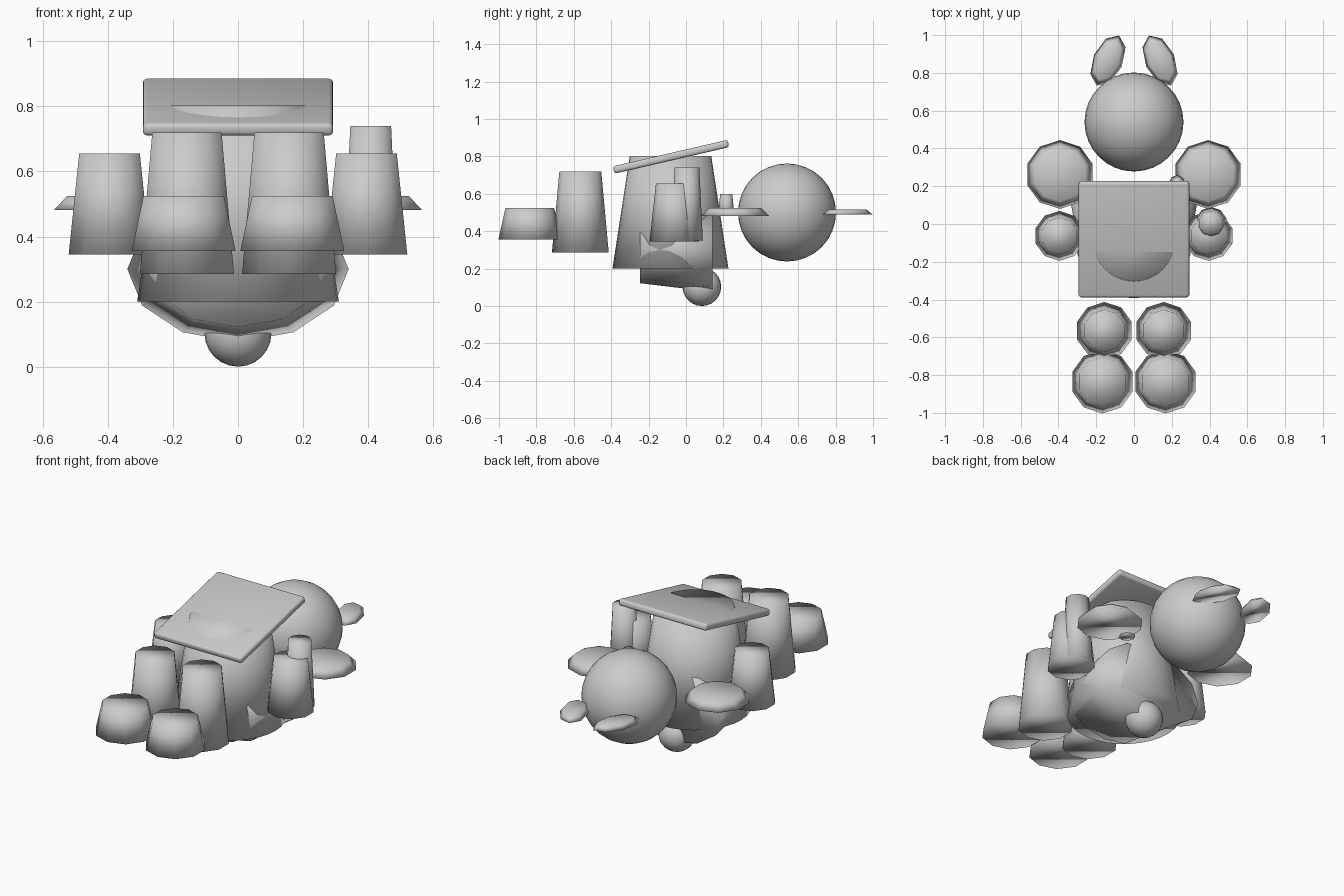
import bpy, bmesh, math
from mathutils import Matrix, Vector

if "Cube" in bpy.data.objects:
    bpy.data.objects.remove(bpy.data.objects["Cube"])

grey = bpy.data.materials.new("plain grey")
grey.diffuse_color = (0.6, 0.6, 0.6, 1)
grey.use_nodes = True
grey.node_tree.nodes["Principled BSDF"].inputs["Base Color"].default_value = grey.diffuse_color


def finish(name, bm, loc, rot):
    """Turn a bmesh into a smooth-shaded, placed object."""
    for f in bm.faces:
        f.smooth = True
    mesh = bpy.data.meshes.new(name)
    bm.to_mesh(mesh)
    bm.free()
    mesh.materials.append(grey)
    ob = bpy.data.objects.new(name, mesh)
    ob.location, ob.rotation_euler = loc, rot
    bpy.context.collection.objects.link(ob)
    return ob


def frustum(name, x, y, z0, z1, r0, r1, sides=10, scale=(1, 1, 1), rot=(0, 0, 0)):
    """Tapered cylinder standing between z0 and z1."""
    bm = bmesh.new()
    bmesh.ops.create_cone(bm, cap_ends=True, segments=sides, radius1=r0,
                          radius2=r1, depth=z1 - z0)
    bmesh.ops.scale(bm, vec=Vector(scale), verts=bm.verts)
    return finish(name, bm, (x, y, (z0 + z1) / 2), rot)


def ball(name, loc, r, u=32, v=16):
    bm = bmesh.new()
    bmesh.ops.create_uvsphere(bm, u_segments=u, v_segments=v, radius=r)
    return finish(name, bm, loc, (0, 0, 0))


# Body, head and nose
frustum("body", 0, -0.083, 0.2, 0.803, 0.31, 0.218, 32)
ball("head", (0, 0.54, 0.5), 0.262)
ball("nose", (0, 0.085, 0.103), 0.103, 24, 12)

# Oval belly, lying along y and widening to the back
frustum("belly", 0, -0.052, 0.107, 0.493, 0.27, 0.34, 12,
        scale=(1, 0.66, 1), rot=(-math.pi / 2, 0, 0))

# Tilted slab across the top
bm = bmesh.new()
bmesh.ops.create_cube(bm, size=1, matrix=Matrix.Diagonal((0.585, 0.63, 0.04, 1)))
bmesh.ops.bevel(bm, geom=bm.edges[:], offset=0.014, segments=3, profile=0.5,
                affect='EDGES')
slab = finish("slab", bm, (0, -0.08, 0.798), (math.radians(13), 0, 0))

# Paired limbs, shoulder discs and ears
for side, s in (("left", -1), ("right", 1)):
    frustum(side + "_foot", s * 0.167, -0.835, 0.355, 0.525, 0.168, 0.13)
    frustum(side + "_thigh", s * 0.157, -0.565, 0.285, 0.72, 0.152, 0.112)
    frustum(side + "_arm", s * 0.395, -0.063, 0.345, 0.655, 0.132, 0.098)
    frustum(side + "_shoulder_disc", s * 0.392, 0.262, 0.482, 0.525, 0.182, 0.14)
    frustum(side + "_ear", s * 0.138, 0.865, 0.49, 0.515, 0.145, 0.11, 8,
            scale=(0.55, 1, 1), rot=(0, 0, s * math.radians(24)))

# Extra pieces on the right
frustum("right_hand", 0.408, 0.005, 0.35, 0.74, 0.085, 0.066)
frustum("right_peg", 0.23, 0.215, 0.48, 0.6, 0.045, 0.032, 8)
